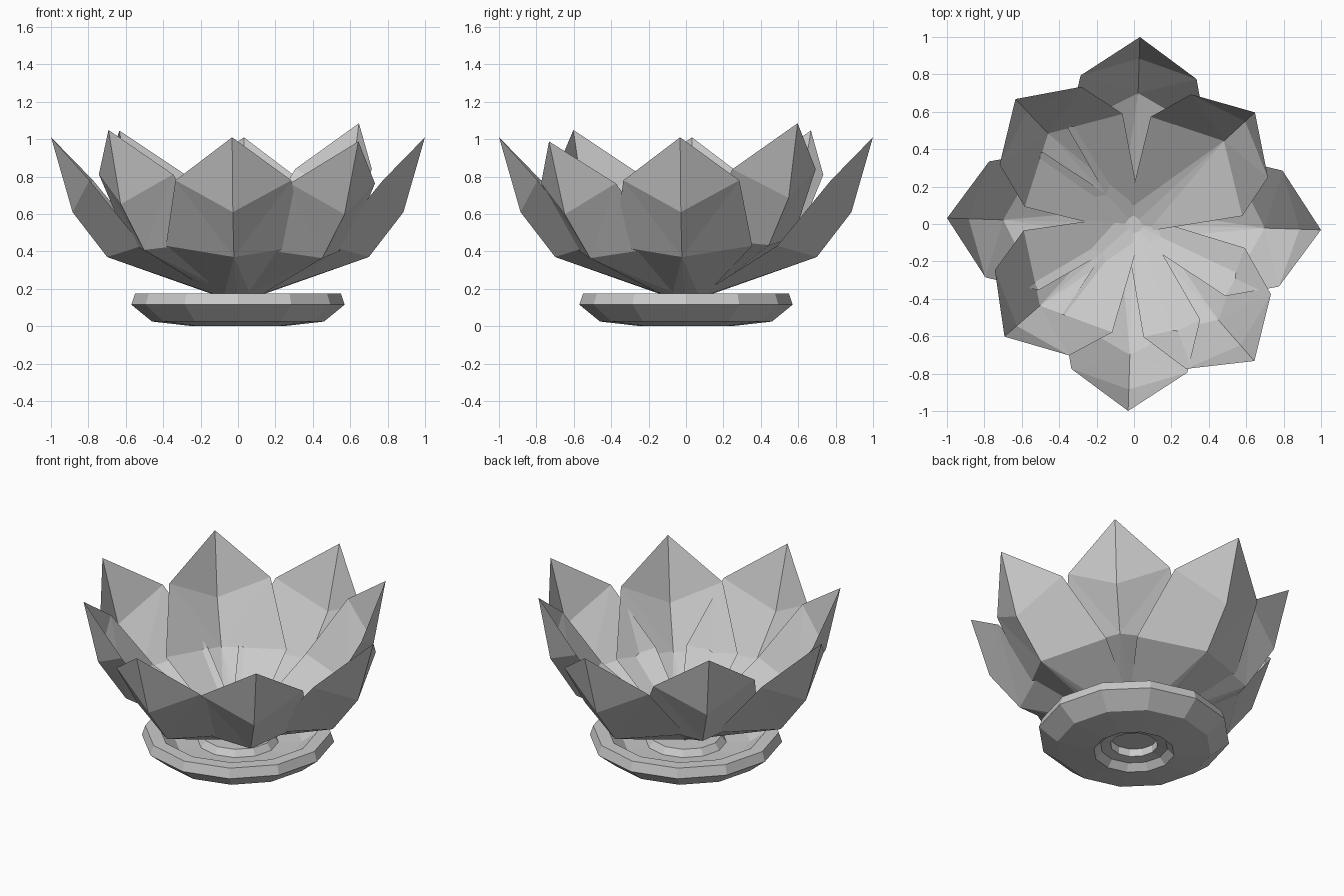
import bpy, bmesh, math
from mathutils import Matrix, Vector

old = bpy.data.objects.get("Cube")
if old:
    bpy.data.objects.remove(old, do_unlink=True)

# One plain grey for everything
grey = bpy.data.materials.new("plain_grey")
grey.use_nodes = True
colour = (0.6, 0.6, 0.6, 1)
grey.diffuse_color = colour
grey.node_tree.nodes["Principled BSDF"].inputs["Base Color"].default_value = colour


def add_object(name, bm):
    mesh = bpy.data.meshes.new(name)
    bm.to_mesh(mesh)
    bm.free()
    mesh.materials.append(grey)
    obj = bpy.data.objects.new(name, mesh)
    bpy.context.collection.objects.link(obj)
    return obj


# Petal: ridge points down the middle and edge points mirrored to both sides,
# growing outward along +x from the heart of the flower
RIDGE = [(0.02, 0, 0), (0.70, 0, 0.24), (0.885, 0, 0.48), (1, 0, 0.88)]
EDGE = [(0.03, 0.08, 0.01), (0.50, 0.37, 0.30), (0.785, 0.31, 0.65)]
HEART = Vector((0, 0, 0.13))


def add_petal(name, yaw, tilt, size):
    bm = bmesh.new()
    ridge = [bm.verts.new(p) for p in RIDGE]
    for side in (1, -1):
        edge = [bm.verts.new((x, y * side, z)) for x, y, z in EDGE]
        faces = [(ridge[i], ridge[i + 1], edge[i + 1], edge[i]) for i in range(2)]
        faces.append((ridge[2], ridge[3], edge[2]))
        for f in faces:
            bm.faces.new(f if side > 0 else f[::-1])
    bmesh.ops.triangulate(bm, faces=[f for f in bm.faces if len(f.verts) > 3])
    turn = (Matrix.Translation(HEART) @ Matrix.Rotation(math.radians(yaw), 4, 'Z')
            @ Matrix.Rotation(math.radians(-tilt), 4, 'Y') @ Matrix.Scale(size, 4))
    bm.transform(turn)
    return add_object(name, bm)


# Four wide-open petals, then four more upright ones between them
for i, side in enumerate(("left", "back", "right", "front")):
    add_petal(side + "_petal", 90 * i - 1.8, 0, 1)
for name, yaw, tilt in (("back_left", 42.7, 6), ("back_right", 133.5, 3.5),
                        ("front_right", 221, 3.7), ("front_left", 311.3, 0)):
    add_petal(name + "_petal", yaw, tilt, 0.975)

# Saucer: twelve-sided turned profile with a recessed hub
SIDES = 12
PROFILE = [(0.14, 0.10), (0.14, 0.05), (0.20, 0.04), (0.24, 0.0), (0.46, 0.025),
           (0.57, 0.115), (0.55, 0.175), (0.47, 0.175), (0.38, 0.11),
           (0.24, 0.10), (0.21, 0.14), (0.14, 0.14)]
bm = bmesh.new()
rings = []
for r, z in PROFILE:
    angles = [math.tau * k / SIDES for k in range(SIDES)]
    rings.append([bm.verts.new((r * math.cos(a), r * math.sin(a), z)) for a in angles])
for low, high in zip(rings, rings[1:]):
    for k in range(SIDES):
        n = (k + 1) % SIDES
        bm.faces.new((low[k], low[n], high[n], high[k]))
bm.faces.new(rings[0][::-1])
bm.faces.new(rings[-1])
bmesh.ops.recalc_face_normals(bm, faces=bm.faces)
add_object("saucer", bm)
